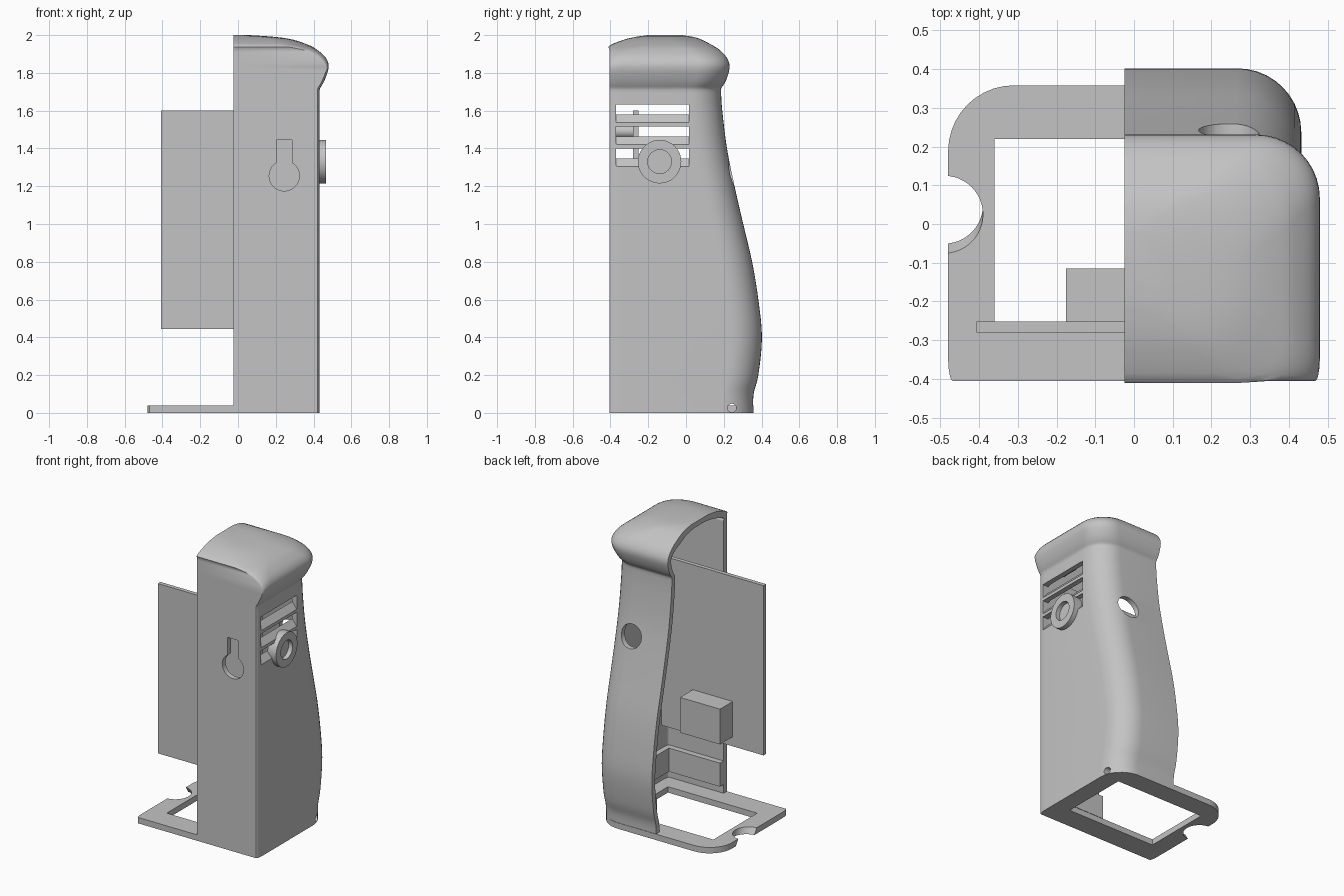
import bpy, bmesh, math
from mathutils import Matrix, Vector

if "Cube" in bpy.data.objects:
    bpy.data.objects.remove(bpy.data.objects["Cube"])

MID = -0.024      # split plane of the housing
WALL = 0.035
FRONT = -0.405

grey = bpy.data.materials.new("plain grey")
grey.use_nodes = True
grey.diffuse_color = (0.55, 0.55, 0.55, 1)
for node in grey.node_tree.nodes:
    if node.type == 'BSDF_PRINCIPLED':
        node.inputs["Base Color"].default_value = grey.diffuse_color


def finish(name, bm):
    bmesh.ops.recalc_face_normals(bm, faces=bm.faces)
    mesh = bpy.data.meshes.new(name)
    bm.to_mesh(mesh)
    bm.free()
    mesh.materials.append(grey)
    obj = bpy.data.objects.new(name, mesh)
    bpy.context.collection.objects.link(obj)
    return obj


def loft(name, rings, closing=True):
    """Closed solid through matching rings of points."""
    bm = bmesh.new()
    rows = [[bm.verts.new(p) for p in ring] for ring in rings]
    count = len(rows[0])
    for low, high in zip(rows, rows[1:]):
        for i in range(count):
            k = (i + 1) % count
            bm.faces.new((low[i], high[i], high[k], low[k]))
    bm.faces.new(rows[0])
    bm.faces.new(rows[-1][::-1])
    return finish(name, bm)


def prism(name, outline, axis, start, end):
    """Extrude a 2D outline along the named axis."""
    place = {'x': lambda u, v, w: (w, u, v),
             'y': lambda u, v, w: (u, w, v),
             'z': lambda u, v, w: (u, v, w)}[axis]
    return loft(name, [[place(u, v, w) for u, v in outline] for w in (start, end)])


def box(name, x, y, z):
    return prism(name, [(x[0], y[0]), (x[1], y[0]), (x[1], y[1]), (x[0], y[1])], 'z', *z)


def rod(name, axis, u, v, radius, start, end, sides=40):
    turns = [math.tau * i / sides for i in range(sides)]
    outline = [(u + radius * math.cos(t), v + radius * math.sin(t)) for t in turns]
    return prism(name, outline, axis, start, end)


def cut(target, *cutters):
    bpy.context.view_layer.objects.active = target
    for cutter in cutters:
        mod = target.modifiers.new("cut", 'BOOLEAN')
        mod.operation = 'DIFFERENCE'
        mod.solver = 'EXACT'
        mod.object = cutter
        bpy.ops.object.modifier_apply(modifier=mod.name)
        bpy.data.objects.remove(cutter)


def smooth(obj):
    bpy.ops.object.select_all(action='DESELECT')
    obj.select_set(True)
    bpy.context.view_layer.objects.active = obj
    bpy.ops.object.shade_smooth_by_angle(angle=math.radians(32))


def half_section(side, back, front, bevel, radius):
    """Half outline: rounded back corner, softened front corner."""
    width, depth = side - MID, back - front
    r = min(radius, 0.8 * width, 0.45 * depth)
    a = min(bevel, 0.8 * width)
    b = min(0.05 + a, 0.45 * depth)
    pts = []
    for i in range(11):
        t = math.pi / 2 * (1 - i / 10)
        pts.append((side - r + r * math.cos(t), back - r + r * math.sin(t)))
    for i in range(7):
        t = math.pi / 2 * i / 6
        pts.append((side - a + a * math.cos(t), front + b - b * math.sin(t)))
    return pts


def refine(keys, steps=4):
    """Smooth curve through the key rows."""
    rows = [Vector(k) for k in keys]
    out = []
    for i in range(len(rows) - 1):
        p, q = rows[i], rows[i + 1]
        before, after = rows[max(i - 1, 0)], rows[min(i + 2, len(rows) - 1)]
        for s in range(steps):
            t = s / steps
            out.append(0.5 * (2 * p + (q - before) * t
                              + (2 * before - 5 * p + 4 * q - after) * t * t
                              + (3 * p - before - 3 * q + after) * t ** 3))
    return out + [rows[-1]]


# Handle back curve: height, depth
back_curve = [(0, .355), (.1, .358), (.2, .383), (.4, .402), (.6, .383), (.8, .35),
              (1, .303), (1.2, .257), (1.4, .217), (1.6, .192), (1.71, .185)]
body_rows = [(z, .432, y, FRONT, .012) for z, y in refine(back_curve)]

# Flared head: height, side, back, front, front corner softness
head_keys = [(1.72, .435, .187, FRONT, .012), (1.76, .458, .212, FRONT, .012),
             (1.83, .48, .231, FRONT, .012), (1.88, .465, .216, FRONT, .035),
             (1.92, .422, .18, FRONT, .07), (1.945, .38, .142, FRONT, .15),
             (1.975, .295, .085, -.33, .13), (1.99, .2, .04, -.27, .1),
             (2, .06, -.02, -.2, .06)]
rows = body_rows + [tuple(r) for r in refine(head_keys, 3)]


def housing_solid(name, inset, edge):
    rings = []
    for z, side, back, front, bevel in rows:
        pts = half_section(side - inset, back - inset, front + inset, bevel, .165 - inset)
        dome = min(max((z - 1.83) / .12, 0), 1)
        height = z - inset * dome if z > 0 else -3 * inset
        pts = [(edge, back - inset)] + pts + [(edge, front + inset)]
        rings.append([(x, y, height) for x, y in pts])
    return loft(name, rings)


# Hollow half housing
housing = housing_solid("housing_shell", 0, MID)
cut(housing, housing_solid("cavity", WALL, MID - .1))

# Keyhole, rear hole and small corner hole
cut(housing,
    rod("keyhole_round", 'y', .245, 1.255, .08, -.5, -.3),
    box("keyhole_slot", (.205, .285), (-.5, -.3), (1.25, 1.445)),
    rod("rear_hole", 'y', .245, 1.27, .078, .1, .4),
    rod("corner_hole", 'x', .243, .026, .023, .3, .5, 20))

# Sloped vents in the side wall
for top in (1.632, 1.516, 1.4):
    outline = [(.34, top), (.5, top), (.5, top - .122), (.432, top - .095),
               (.397, top - .052), (.34, top - .052)]
    cut(housing, prism("vent", outline, 'y', -.37, .015))
smooth(housing)

# Ring button on the side
ring = rod("side_ring", 'x', -.14, 1.33, .115, .4, .465, 48)
cut(ring, rod("ring_recess", 'x', -.14, 1.33, .063, .435, .5, 40))
smooth(ring)

# Base frame with window and angled cable notch
right = half_section(.432, .358, FRONT, .012, .17)
left = [(2 * MID - x, y) for x, y in reversed(right)]
base = prism("base_frame", right + left, 'z', 0, .04)
notch = rod("notch", 'z', 0, 0, .1, -.1, .1, 48)
notch.data.transform(Matrix.Translation((-.49, .037, .02))
                     @ Matrix.Shear('XY', 4, (0, -.62)))
cut(base, box("window", (-.36, .312), (-.252, .22), (-.1, .1)), notch,
    rod("corner_hole", 'x', .243, .026, .023, .35, .5, 20))
smooth(base)

# Circuit board and its component
box("circuit_board", (-.407, .36), (-.28, -.252), (.445, 1.6))
box("board_component", (-.175, .125), (-.252, -.115), (.51, .75))

# Inner ledges, rib and mounting posts
box("front_ledge", (MID, .4), (-.375, -.33), (.1, .26))
box("side_ledge", (.36, .4), (-.375, .15), (.1, .26))
box("rear_rib", (.03, .07), (.27, .34), (.04, .24))
for post_name, height in (("upper_post", 1.78), ("board_post", 1.49)):
    smooth(rod(post_name, 'y', .28, height, .035, -.38, -.255, 24))
